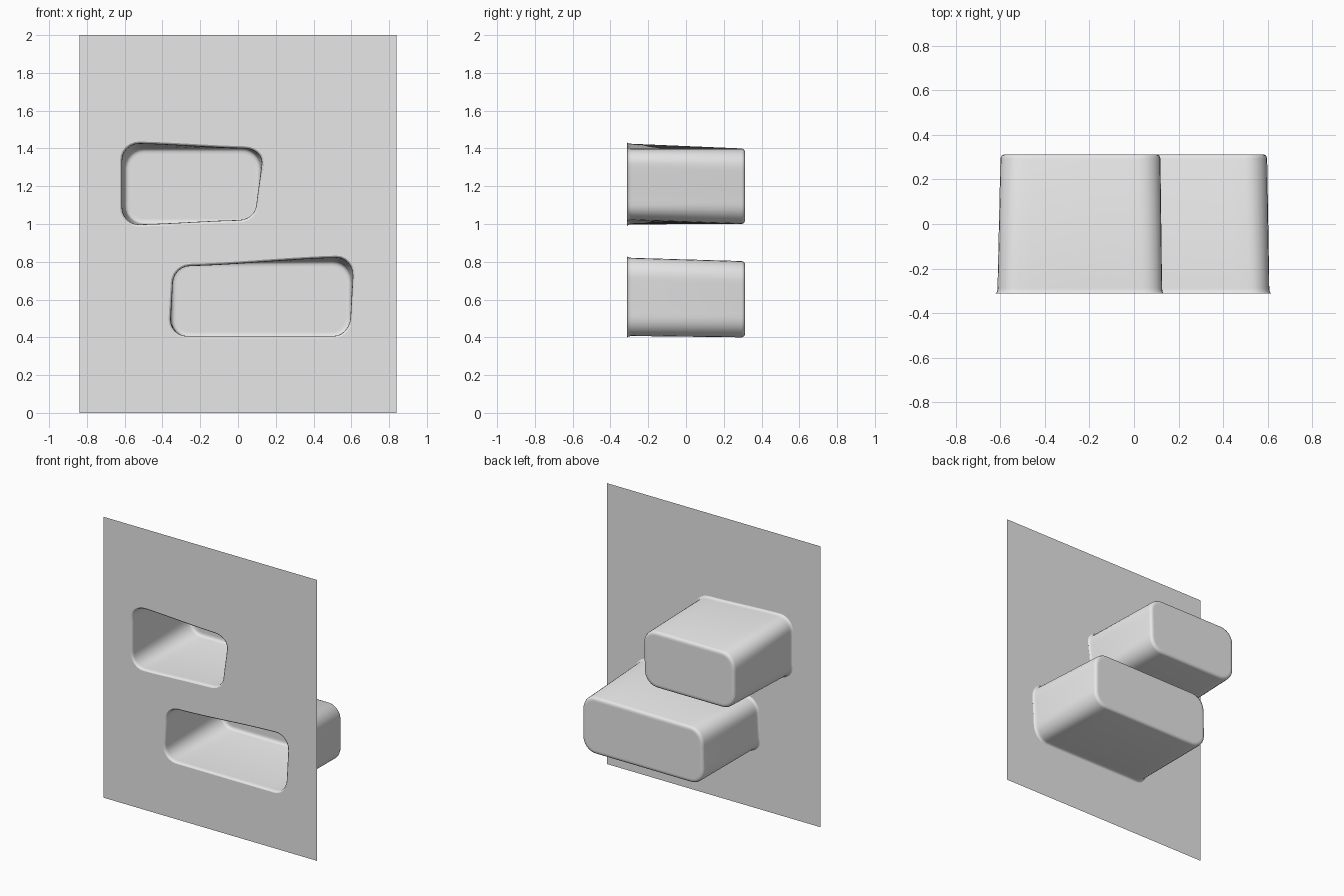
import bpy
import bmesh
import math
from mathutils import Vector

if "Cube" in bpy.data.objects:
    bpy.data.objects.remove(bpy.data.objects["Cube"])

FRONT, BACK = -0.313, 0.313
ARC, EDGE = 6, 10          # segments per rounded corner and per straight side

grey = bpy.data.materials.new("plain grey")
grey.use_nodes = True
colour = (0.8, 0.8, 0.8, 1)
grey.diffuse_color = colour
grey.node_tree.nodes["Principled BSDF"].inputs["Base Color"].default_value = colour


def lerp(a, b, t):
    return a + (b - a) * t


def ease(t):
    return t * t * (3 - 2 * t)


def ring(quad, radius, inset, y):
    """Rounded outline with gently wavy sides; quad runs BL, BR, TR, TL."""
    signs = ((1, 1), (-1, 1), (-1, -1), (1, -1))
    bl, br, tr, tl = [(x + sx * inset, z + sz * inset)
                      for (x, z), (sx, sz) in zip(quad, signs)]
    w, h = br[0] - bl[0], tl[1] - bl[1]
    r = radius - inset
    centres = ((r, r), (w - r, r), (w - r, h - r), (r, h - r))
    flat = []
    for k, (cx, cz) in enumerate(centres):
        for i in range(ARC + 1):
            a = math.pi + (k + i / ARC) * math.pi / 2
            flat.append(Vector((cx + r * math.cos(a), cz + r * math.sin(a))))
        nx, nz = centres[(k + 1) % 4]
        a = math.pi + (k + 1) * math.pi / 2
        end = Vector((nx + r * math.cos(a), nz + r * math.sin(a)))
        start = flat[-1]
        flat += [start.lerp(end, i / EDGE) for i in range(1, EDGE)]
    points = []
    for p in flat:
        u, v = p.x / w, p.y / h
        x = lerp(lerp(bl[0], br[0], u), lerp(tl[0], tr[0], u), ease(v))
        z = lerp(lerp(bl[1], tl[1], v), lerp(br[1], tr[1], v), ease(u))
        points.append((x, y, z))
    return points


def finish(bm, name):
    mesh = bpy.data.meshes.new(name)
    bm.to_mesh(mesh)
    bm.free()
    mesh.materials.append(grey)
    obj = bpy.data.objects.new(name, mesh)
    bpy.context.collection.objects.link(obj)
    return obj


def build_niche(name, mouth, end, radius):
    """Flared lip, tapering walls and a closed back with a soft edge."""
    rings = [ring(mouth, radius, 0, FRONT),
             ring(mouth, radius, 0.006, FRONT + 0.003),
             ring(mouth, radius, 0.01, FRONT + 0.01),
             ring(mouth, radius, 0.012, FRONT + 0.025),
             ring(end, radius, 0, BACK - 0.018),
             ring(end, radius, 0.005, BACK - 0.006),
             ring(end, radius, 0.017, BACK),
             ring(end, radius, 0.03, BACK)]
    bm = bmesh.new()
    loops = [[bm.verts.new(p) for p in pts] for pts in rings]
    for a, b in zip(loops, loops[1:]):
        for i in range(len(a)):
            j = (i + 1) % len(a)
            bm.faces.new((a[i], a[j], b[j], b[i]))
    bm.faces.new(loops[-1])
    obj = finish(bm, name)
    bpy.ops.object.select_all(action='DESELECT')
    obj.select_set(True)
    bpy.context.view_layer.objects.active = obj
    bpy.ops.object.shade_smooth_by_angle(angle=math.radians(50))
    return rings[0]


# Two recesses, upper and lower
upper_edge = build_niche(
    "upper_niche",
    ((-0.625, 0.985), (0.105, 1.01), (0.142, 1.41), (-0.625, 1.438)),
    ((-0.6, 1.0), (0.112, 1.0), (0.12, 1.4), (-0.6, 1.4)), 0.1)
lower_edge = build_niche(
    "lower_niche",
    ((-0.37, 0.395), (0.605, 0.395), (0.622, 0.834), (-0.355, 0.788)),
    ((-0.355, 0.4), (0.598, 0.4), (0.598, 0.804), (-0.35, 0.798)), 0.1)

# Flat wall sheet with both openings left free
bm = bmesh.new()
border = [(-0.84, FRONT, 0), (0.84, FRONT, 0), (0.84, FRONT, 2), (-0.84, FRONT, 2)]
for outline in (border, upper_edge, lower_edge):
    verts = [bm.verts.new(p) for p in outline]
    for i, v in enumerate(verts):
        bm.edges.new((v, verts[(i + 1) % len(verts)]))
bmesh.ops.triangle_fill(bm, edges=bm.edges[:], use_beauty=True, normal=(0, -1, 0))
bm.normal_update()
for face in bm.faces:
    if face.normal.y > 0:
        face.normal_flip()
finish(bm, "wall_sheet")
